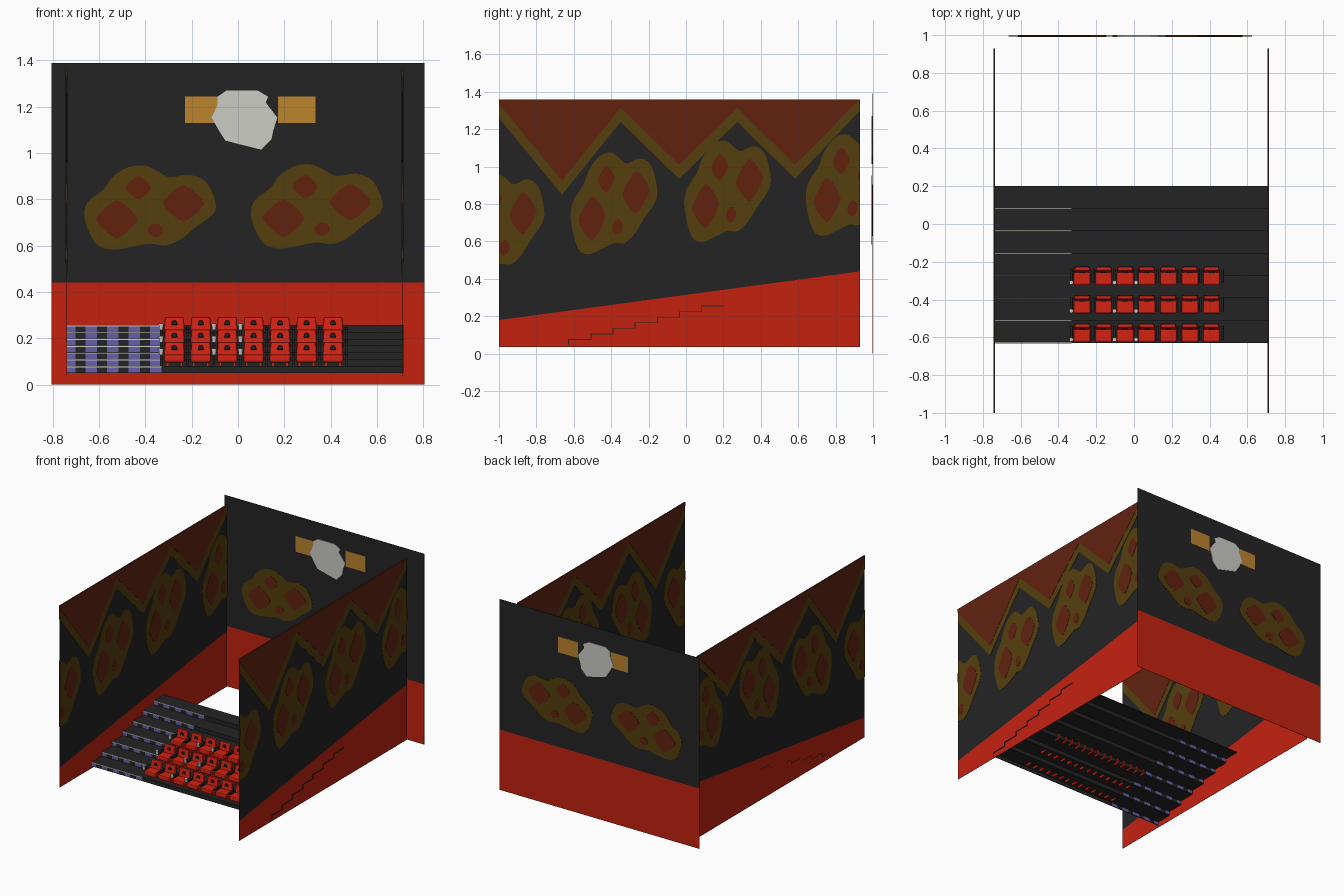
import bpy, bmesh, math
from mathutils import Vector

if "Cube" in bpy.data.objects:
    bpy.data.objects.remove(bpy.data.objects["Cube"])


def material(name, r, g, b):
    lin = [(c / 255 / 12.92) if c < 11 else ((c / 255 + .055) / 1.055) ** 2.4 for c in (r, g, b)]
    m = bpy.data.materials.new(name)
    m.diffuse_color = (*lin, 1)
    m.use_nodes = True
    m.node_tree.nodes["Principled BSDF"].inputs["Base Color"].default_value = m.diffuse_color
    return m


DARK = material("charcoal", 36, 36, 36)
RED = material("wall red", 196, 34, 16)
SEAT = material("seat red", 212, 34, 18)
OLIVE = material("olive", 84, 63, 13)
BROWN = material("rust brown", 97, 34, 15)
ORANGE = material("amber", 188, 133, 46)
PALE = material("pale grey", 204, 204, 198)
PURPLE = material("violet", 102, 95, 168)


def finish(bm, name, mat):
    bmesh.ops.recalc_face_normals(bm, faces=bm.faces)
    me = bpy.data.meshes.new(name)
    bm.to_mesh(me)
    bm.free()
    me.materials.append(mat)
    ob = bpy.data.objects.new(name, me)
    bpy.context.collection.objects.link(ob)
    return ob


def plate(name, pts, axis, pos, thick, mat, clip=None):
    """Flat outline in the wall plane, visible from both sides."""
    bm = bmesh.new()
    h = thick / 2
    at = (lambda a, b: (pos - h, a, b)) if axis == 'x' else (lambda a, b: (a, pos - h, b))
    bm.faces.new([bm.verts.new(at(a, b)) for a, b in pts])
    if clip:
        for lim, s in ((clip[0], -1), (clip[1], 1)):
            bmesh.ops.bisect_plane(bm, geom=bm.verts[:] + bm.edges[:] + bm.faces[:],
                                   plane_co=(0, lim, 0), plane_no=(0, s, 0), clear_outer=True)
    ext = bmesh.ops.extrude_face_region(bm, geom=bm.faces[:])
    vs = [g for g in ext['geom'] if isinstance(g, bmesh.types.BMVert)]
    bmesh.ops.translate(bm, verts=vs, vec=(thick, 0, 0) if axis == 'x' else (0, thick, 0))
    return finish(bm, name, mat)


def rect(a0, a1, b0, b1):
    return [(a0, b0), (a1, b0), (a1, b1), (a0, b1)]


def smooth_loop(pts, n=3):
    """Closed Catmull-Rom curve through the points."""
    out, k = [], len(pts)
    for i in range(k):
        p0, p1, p2, p3 = (Vector(pts[(i + j) % k]) for j in (-1, 0, 1, 2))
        for s in range(n):
            t = s / n
            q = .5 * (2 * p1 + (p2 - p0) * t + (2 * p0 - 5 * p1 + 4 * p2 - p3) * t * t
                      + (3 * p1 - p0 - 3 * p2 + p3) * t ** 3)
            out.append((q.x, q.y))
    return out


def diamond(cx, cy, rx, ry, p=1.25, n=20):
    out = []
    for i in range(n):
        c, s = math.cos(2 * math.pi * i / n), math.sin(2 * math.pi * i / n)
        k = (abs(c) ** p + abs(s) ** p) ** (-1 / p)
        out.append((cx + rx * c * k, cy + ry * s * k))
    return out


# painted blob with four spots, in unit coordinates
BLOB = smooth_loop([(0, .36), (.02, .56), (.14, .71), (.21, .86), (.33, .98), (.46, 1), (.56, .93),
                    (.65, .86), (.80, .89), (.93, .80), (1, .56), (.98, .42), (.85, .27), (.74, .13),
                    (.62, .05), (.5, .07), (.35, .03), (.2, 0), (.08, .08)])
SPOTS = [(.245, .36, .16, .23, 1.25), (.755, .55, .16, .22, 1.25),
         (.41, .735, .098, .14, 1.3), (.54, .23, .06, .08, 1.8)]


def blob(tag, axis, pos, a, b, w, h, shear=0, clip=None):
    def place(pts):
        return [(a + u * w, b + (v + shear * (u - .4)) * h) for u, v in pts]
    plate(tag + "_patch", place(BLOB), axis, pos, .006, OLIVE, clip)
    for i, (u, v, ru, rv, p) in enumerate(SPOTS):
        if clip and (a + (u + ru) * w < clip[0] or a + (u - ru) * w > clip[1]):
            continue
        plate(f"{tag}_spot_{i}", place(diamond(u, v, ru, rv, p)), axis, pos, .009, BROWN, clip)


# back wall
YB = .995
plate("back_wall_lower", rect(-.805, .805, 0, .44), 'y', YB, .002, RED)
plate("back_wall_upper", rect(-.805, .805, .44, 1.39), 'y', YB, .002, DARK)
blob("back_left", 'y', YB, -.662, .583, .565, .363)
blob("back_right", 'y', YB, .058, .588, .565, .363)
plate("amber_bar_left", rect(-.23, -.07, 1.13, 1.245), 'y', YB, .006, ORANGE)
plate("amber_bar_right", rect(.172, .335, 1.13, 1.245), 'y', YB, .006, ORANGE)
plate("pale_patch", [(-.088, 1.244), (-.05, 1.27), (.085, 1.27), (.13, 1.244), (.12, 1.218), (.17, 1.153),
                     (.153, 1.1), (.145, 1.06), (.1, 1.015), (.03, 1.032), (-.055, 1.054),
                     (-.084, 1.1), (-.114, 1.153), (-.088, 1.21)], 'y', YB, .009, PALE)

# side walls with sloping red dado and zigzag frieze
Y0, Y1 = -1, .93
for side, X in (("left", -.74), ("right", .71)):
    plate(side + "_wall_lower", [(Y0, .035), (Y1, .035), (Y1, .44), (Y0, .18)], 'x', X, .002, RED)
    plate(side + "_wall_upper", [(Y0, .18), (Y1, .44), (Y1, 1.36), (Y0, 1.36)], 'x', X, .002, DARK)
    plate(side + "_zigzag_border", [(Y0, 1.36), (Y1, 1.36), (Y1, 1.30), (.583, .935), (.275, 1.24),
                                    (-.037, .935), (-.35, 1.24), (-.663, .85), (Y0, 1.26)],
          'x', X, .006, OLIVE)
    plate(side + "_zigzag", [(Y0, 1.36), (Y1, 1.36), (.583, 1.01), (.275, 1.315), (-.037, 1.01),
                             (-.35, 1.315), (-.663, .925), (Y0, 1.335)], 'x', X, .009, BROWN)
    for i, (y, z) in enumerate([(-1.219, .435), (-.615, .547), (-.008, .612), (.642, .645)]):
        blob(f"{side}_{i}", 'x', X, y, z, .46, .524, .15, (Y0, Y1))


def box(bm, x0, x1, y0, y1, z0, z1, taper=1.0, bevel=0):
    """Box whose top is scaled in x by taper, with optional bevel."""
    vs = bmesh.ops.create_cube(bm, size=1)['verts']
    cx = (x0 + x1) / 2
    for v in vs:
        k = taper if v.co.z > 0 else 1
        v.co = (cx + v.co.x * (x1 - x0) * k, (y0 + y1) / 2 + v.co.y * (y1 - y0),
                (z0 + z1) / 2 + v.co.z * (z1 - z0))
    if bevel:
        es = list({e for v in vs for e in v.link_edges})
        bmesh.ops.bevel(bm, geom=es, offset=bevel, segments=2, affect='EDGES', profile=.5)


# stepped floor: folded sheet of seven risers and treads
RUN, RISE, YS, ZS, T = .1186, .0295, -.63, .05, .005
top = [(YS, ZS)]
for k in range(7):
    top += [(YS + k * RUN, ZS + (k + 1) * RISE), (YS + (k + 1) * RUN, ZS + (k + 1) * RISE)]
under = [(y + (T if i < len(top) - 1 else 0), z - (T if i else 0)) for i, (y, z) in enumerate(top)]
plate("stepped_floor", top + under[::-1], 'x', -.013, 1.456, DARK)

# violet tiles and pale nosing on the risers of the aisle
tiles, nosing = bmesh.new(), bmesh.new()
for k in range(7):
    y, z = YS + k * RUN, ZS + k * RISE
    for i in range(5):
        x = -.752 + i * .093
        box(tiles, max(x, -.738), x + .05, y - .001, y + T + .001, z + .001, z + RISE - .005)
    box(nosing, -.738, -.33, y - .002, y + .002, z + RISE - .005, z + RISE + .0005)
finish(tiles, "aisle_tiles", PURPLE)
finish(nosing, "step_nosing", PALE)

# three rows of seven seats
ROWS = [(-.53, .08, .02), (-.378, .134, .045), (-.228, .188, .065)]
for r, (yb, z, drop) in enumerate(ROWS):
    red, dark, cups = bmesh.new(), bmesh.new(), bmesh.new()
    for i in range(7):
        x = -.275 + i * .1142
        box(red, x - .045, x + .045, yb - .096, yb - .026, z + .016, z + .05, 1, .008)   # cushion
        n = len(red.verts)
        box(red, x - .046, x + .046, yb - .03, yb - .01, z + .035, z + .104, .88, .007)  # backrest
        red.verts.ensure_lookup_table()
        for v in red.verts[n:]:
            v.co.y += (v.co.z - z - .035) * .15
        for s in (-1, 1):                                                                # legs
            box(red, x + s * .03 - .006, x + s * .03 + .006, yb - .07, yb - .03, z - drop, z + .02)
        box(dark, x - .04, x + .04, yb - .012, yb + .002, z + .03, z + .1, .85, .003)    # back shell
        box(dark, x - .014, x + .014, yb - .032, yb - .01, z + .07, z + .088, .6, .003)  # neck pad
    for i in range(8):                                                                   # armrests
        x = -.332 + i * .1142
        box(dark, x - .008, x + .008, yb - .085, yb - .01, z + .048, z + .06, 1, .003)
        box(dark, x - .005, x + .005, yb - .05, yb - .02, z, z + .05)
        if i in (0, 2, 3):                                                               # cups
            ret = bmesh.ops.create_cone(cups, cap_ends=True, segments=12, radius1=.008,
                                        radius2=.011, depth=.028)
            bmesh.ops.translate(cups, verts=ret['verts'], vec=(x, yb - .082, z + .062))
    for bm, nm, mat in ((red, "seats", SEAT), (dark, "armrests", DARK), (cups, "cups", PALE)):
        finish(bm, f"{nm}_row_{r + 1}", mat)
